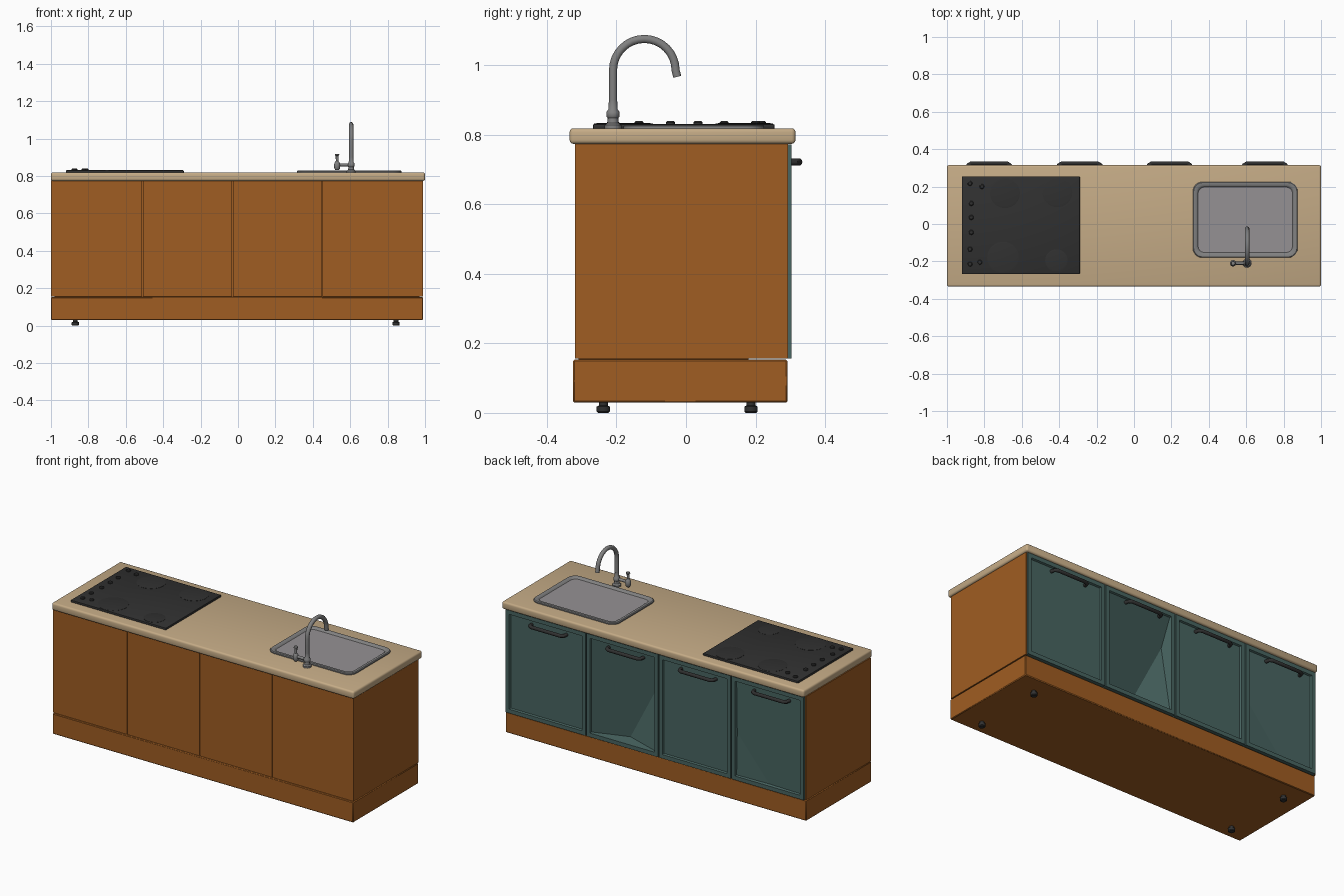
import bpy, bmesh, math
from mathutils import Vector

if "Cube" in bpy.data.objects:
    bpy.data.objects.remove(bpy.data.objects["Cube"])


def material(name, r, g, b):
    m = bpy.data.materials.new(name)
    m.use_nodes = True
    m.diffuse_color = (r, g, b, 1)
    m.node_tree.nodes["Principled BSDF"].inputs["Base Color"].default_value = (r, g, b, 1)
    return m


wood = material("orange wood", .35, .11, .016)
stone = material("beige worktop", .56, .41, .24)
teal = material("teal paint", .065, .13, .12)
black = material("black", .03, .03, .03)
steel = material("steel", .22, .22, .22)
basin_steel = material("light basin steel", .30, .285, .295)


def finish(name, bm, *mats, smooth=False):
    bmesh.ops.recalc_face_normals(bm, faces=bm.faces)
    mesh = bpy.data.meshes.new(name)
    bm.to_mesh(mesh)
    bm.free()
    ob = bpy.data.objects.new(name, mesh)
    bpy.context.collection.objects.link(ob)
    for m in mats:
        mesh.materials.append(m)
    if smooth:
        shade(ob)
    return ob


def shade(ob):
    bpy.ops.object.select_all(action="DESELECT")
    ob.select_set(True)
    bpy.context.view_layer.objects.active = ob
    bpy.ops.object.shade_smooth_by_angle(angle=math.radians(40))


def box_mesh(x, y, z):
    bm = bmesh.new()
    bmesh.ops.create_cube(bm, size=1)
    for v in bm.verts:
        v.co = [lo + (c + .5) * (hi - lo) for c, (lo, hi) in zip(v.co, (x, y, z))]
    return bm


def box(name, x, y, z, mat, bevel=0, segments=3):
    bm = box_mesh(x, y, z)
    if bevel:
        bmesh.ops.bevel(bm, geom=bm.edges[:], offset=bevel, segments=segments,
                        profile=.5, affect="EDGES")
    return finish(name, bm, mat, smooth=bevel > 0)


def turned(name, at, profile, mat, sides=20):
    """Stack of rings (radius, height) around a vertical axis."""
    bm = bmesh.new()
    rings = [[bm.verts.new((at[0] + r * math.cos(k * math.tau / sides),
                            at[1] + r * math.sin(k * math.tau / sides), z))
              for k in range(sides)] for r, z in profile]
    for a, b in zip(rings, rings[1:]):
        for k in range(sides):
            j = (k + 1) % sides
            bm.faces.new((a[k], a[j], b[j], b[k]))
    bm.faces.new(rings[0])
    bm.faces.new(rings[-1])
    return finish(name, bm, mat, smooth=True)


def tube(name, points, radius, mat):
    cu = bpy.data.curves.new(name, "CURVE")
    cu.dimensions = "3D"
    cu.bevel_depth = radius
    cu.bevel_resolution = 3
    cu.use_fill_caps = True
    sp = cu.splines.new("POLY")
    sp.points.add(len(points) - 1)
    for p, co in zip(sp.points, points):
        p.co = (*co, 1)
    cu.materials.append(mat)
    ob = bpy.data.objects.new(name, cu)
    bpy.context.collection.objects.link(ob)
    bpy.ops.object.select_all(action="DESELECT")
    ob.select_set(True)
    bpy.context.view_layer.objects.active = ob
    bpy.ops.object.convert(target="MESH")
    shade(bpy.context.view_layer.objects.active)


# Cabinet carcass: plinth, four modules with thin joints, end panels
box("plinth", (-1, .99), (-.325, .292), (.03, .153), wood, .004, 1)
box("carcass_core", (-.98, .97), (-.31, .18), (.15, .775), wood)
joints = [-1, -.51, -.03, .45, .99]
for i, (a, b) in enumerate(zip(joints, joints[1:])):
    lo = a + (.002 if i else 0)
    hi = b - (.002 if i < 3 else 0)
    box(f"cabinet_module_{i + 1}", (lo, hi), (-.32, .18), (.156, .775), wood)
for name, x in (("right_end_panel", -1), ("left_end_panel", .982)):
    box(name, (x, x + .008), (.18, .294), (.156, .775), wood)


# Doors on the +y side, with recessed panels; two panels have a folded corner
def door(name, x, fold=None):
    bm = box_mesh(x, (.18, .304), (.157, .772))
    face = max(bm.faces, key=lambda f: f.calc_center_median().y)
    bmesh.ops.inset_region(bm, faces=[face], thickness=.034)
    bmesh.ops.inset_region(bm, faces=[face], thickness=.006, depth=-.01)
    if fold:
        side, width, height, depth = fold
        bm.normal_update()
        corner = min(face.verts, key=lambda v: v.co.z - side * v.co.x)
        below = [e for e in corner.link_edges if e in face.edges[:]]
        ends = []
        for e in below:
            other = e.other_vert(corner)
            t = width if abs(other.co.x - corner.co.x) > .01 else height
            ends.append(bmesh.utils.edge_split(e, corner, t)[1])
        bmesh.utils.face_split(face, ends[0], ends[1])
        for v in ends:
            v.co.y -= depth
    return finish(name, bm, teal)


folds = [(1, .5, .45, .006), None, (-1, .5, .72, .07), None]
for i, (a, b) in enumerate(zip(joints, joints[1:])):
    lo = a + (.003 if i else .008)
    hi = b - (.003 if i < 3 else .008)
    door(f"door_{i + 1}", (lo, hi), folds[i])

# Door handles: bars bent back into the door
for i, x in enumerate((-.775, -.29, .19, .70)):
    path = [(x - .115, .29, .722), (x - .112, .315, .722), (x - .095, .325, .722),
            (x + .095, .325, .722), (x + .112, .315, .722), (x + .115, .29, .722)]
    tube(f"door_handle_{i + 1}", path, .0105, black)

# Feet
for x in (-.87, .845):
    for y in (-.238, .187):
        turned("foot", (x, y), [(.015, 0), (.019, .004), (.019, .018), (.013, .021), (.013, .032)], black)

# Worktop
box("worktop", (-1, 1), (-.335, .315), (.774, .819), stone, .011)

# Hob: glass plate, cooking zones and knobs
box("hob_plate", (-.92, -.29), (-.268, .255), (.815, .831), black, .004, 2)
for x, y, r in ((-.69, .165, .08), (-.41, .17, .08), (-.415, -.195, .06), (-.70, -.18, .085)):
    turned("cooking_zone", (x, y), [(r, .829), (r, .832), (r - .008, .8335)], black, 32)
for x, y in ((-.877, .217), (-.813, .2), (-.87, .11), (-.87, .035), (-.87, -.045),
             (-.877, -.135), (-.877, -.215), (-.825, -.205)):
    turned("hob_knob", (x, y), [(.013, .829), (.013, .836), (.009, .84)], black, 16)


# Sink: nested rounded outlines making a raised rim and a shallow basin
def outline(bm, shrink, z):
    cx, cy, hx, hy, r = .595, .0225, .28 - shrink, .2025 - shrink, .05 - shrink * .6
    verts = []
    for q, (sx, sy) in enumerate(((1, 1), (-1, 1), (-1, -1), (1, -1))):
        for k in range(7):
            t = (q + k / 6) * math.pi / 2
            verts.append(bm.verts.new((cx + sx * (hx - r) + r * math.cos(t),
                                       cy + sy * (hy - r) + r * math.sin(t), z)))
    return verts


bm = bmesh.new()
loops = [outline(bm, s, z) for s, z in
         ((0, .815), (0, .825), (.004, .829), (.019, .829), (.023, .826), (.028, .821))]
for a, b in zip(loops, loops[1:]):
    for k in range(len(a)):
        j = (k + 1) % len(a)
        bm.faces.new((a[k], a[j], b[j], b[k]))
bm.faces.new(loops[-1]).material_index = 1
bm.faces.new(loops[0])
finish("sink", bm, steel, basin_steel, smooth=True)

# Tap: base, swan neck and side lever
tx, ty = .605, -.21
turned("tap_base", (tx, ty), [(.024, .815), (.024, .828), (.016, .834), (.015, .848),
                              (.019, .853), (.019, .866), (.013, .874), (.012, .9)], steel)
neck = [(tx, ty, .87), (tx, ty, .95)]
neck += [(tx, -.12 - .09 * math.cos(t), .986 + .09 * math.sin(t))
         for t in (math.pi * k / 16 for k in range(17))]
neck.append((tx, -.025, .967))
tube("tap_neck", neck, .0122, steel)
tube("tap_side_arm", [(.53, ty, .86), (tx, ty, .86)], .0085, steel)
turned("tap_lever", (.53, ty), [(.009, .832), (.015, .84), (.017, .86), (.012, .874),
                                (.007, .88), (.008, .908), (.012, .912), (.010, .919)], steel, 14)
